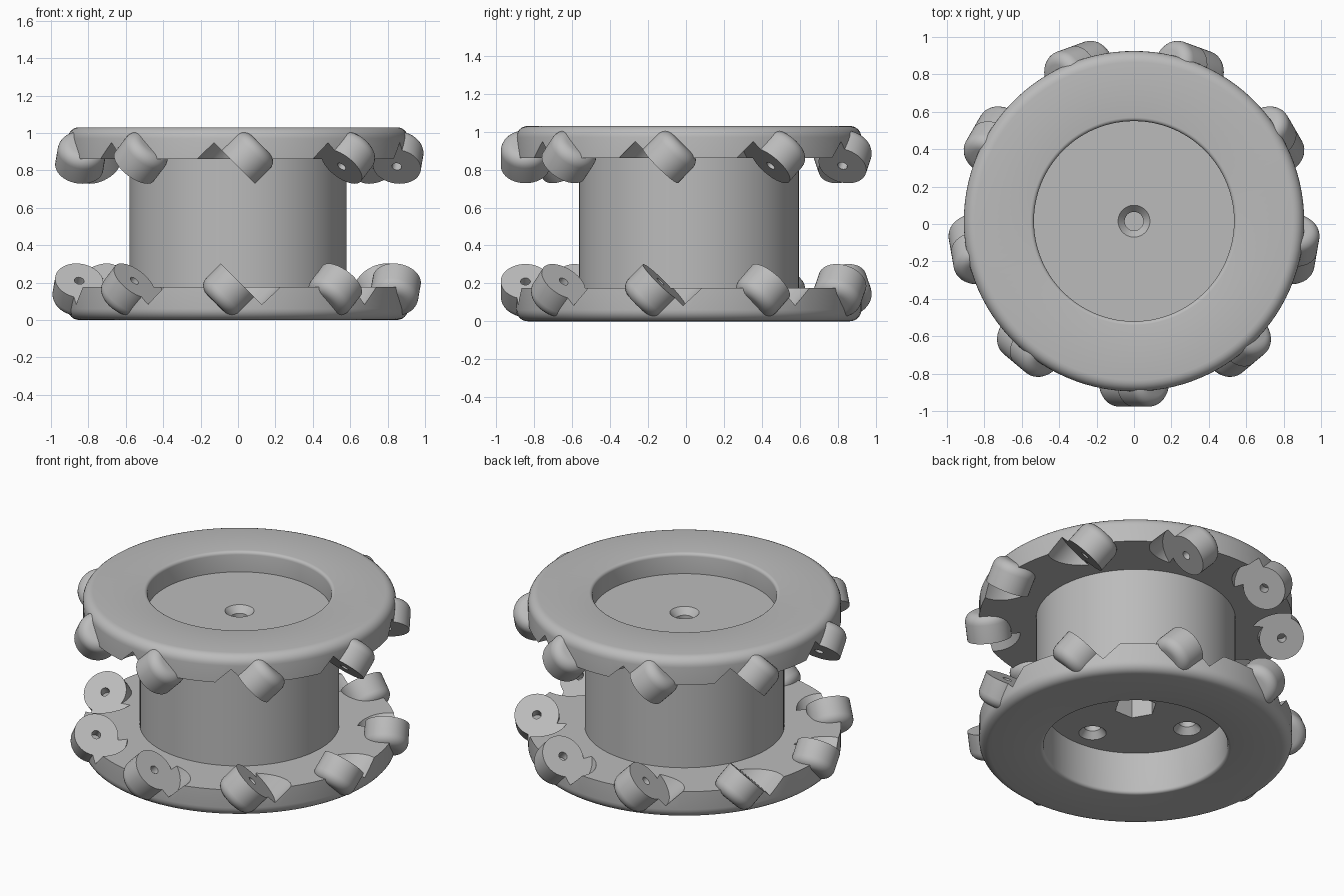
import bpy, bmesh, math
from mathutils import Vector, Matrix

old = bpy.data.objects.get("Cube")
if old:
    bpy.data.objects.remove(old, do_unlink=True)

CENTRE_Y, HEIGHT, COUNT = 0.015, 1.03, 9
FACE_Z, LUG_ORBIT = 0.82, 0.862

grey = bpy.data.materials.new("plain_grey")
grey.use_nodes = True
colour = (0.5, 0.5, 0.5, 1)
grey.diffuse_color = colour
grey.node_tree.nodes["Principled BSDF"].inputs["Base Color"].default_value = colour


def arc(cx, cz, r, start, end, steps=6):
    """Points of a rounded corner in a lathe profile."""
    angles = [math.radians(start + (end - start) * i / steps) for i in range(steps + 1)]
    return [(cx + r * math.cos(a), cz + r * math.sin(a)) for a in angles]


def lathe(name, profile, segments, matrix=Matrix()):
    """Spin a (radius, height) profile round z into a closed solid."""
    bm = bmesh.new()
    verts = [bm.verts.new((r, 0, z)) for r, z in profile]
    edges = [bm.edges.new(pair) for pair in zip(verts, verts[1:])]
    bmesh.ops.spin(bm, geom=verts + edges, cent=(0, 0, 0), axis=(0, 0, 1),
                   angle=math.tau, steps=segments)
    bmesh.ops.remove_doubles(bm, verts=bm.verts, dist=0.0001)
    bmesh.ops.recalc_face_normals(bm, faces=bm.faces)
    mesh = bpy.data.meshes.new(name)
    bm.to_mesh(mesh)
    bm.free()
    mesh.materials.append(grey)
    obj = bpy.data.objects.new(name, mesh)
    obj.matrix_world = matrix
    bpy.context.collection.objects.link(obj)
    return obj


def smooth(objects):
    bpy.ops.object.select_all(action="DESELECT")
    for obj in objects:
        obj.select_set(True)
    bpy.context.view_layer.objects.active = objects[0]
    bpy.ops.object.shade_smooth_by_angle(angle=math.radians(35))


# Hub: two rimmed discs and a drum with a recess at each end
top_floor, bottom_floor = 0.9, 0.27
profile = [(0, bottom_floor), (0.535, bottom_floor)]
profile += arc(0.555, 0.02, 0.02, 180, 270, 4)
profile += arc(0.85, 0.06, 0.06, -90, 0)
profile += [(0.91, 0.175), (0.58, 0.175), (0.58, 0.86), (0.91, 0.86)]
profile += arc(0.85, HEIGHT - 0.06, 0.06, 0, 90)
profile += arc(0.555, HEIGHT - 0.02, 0.02, 90, 180, 4)
profile += [(0.535, top_floor), (0.085, top_floor), (0.05, 0.86), (0.05, 0.72), (0, 0.72)]
hub = lathe("wheel_hub", profile, 108, Matrix.Translation((0, CENTRE_Y, 0)))

# Slanted lugs, with the roller clearances in front of their flat faces
lug_profile = [(0, 0.12), (0.026, 0.12), (0.026, 0), (0.13, 0)]
lug_profile += arc(0.07, 0.11, 0.06, 0, 90) + [(0, 0.17)]
clearance_profile = [(0, -0.4), (0.185, -0.4), (0.185, 0), (0, 0)]
lugs, cutters = [], []
for side, sign, z in (("upper", 1, FACE_Z), ("lower", -1, HEIGHT - FACE_Z)):
    for i in range(COUNT):
        a = math.tau * i / COUNT - math.pi / 2
        axis = Vector((-math.sin(a), math.cos(a), 1)) * sign
        place = Vector((LUG_ORBIT * math.cos(a), LUG_ORBIT * math.sin(a) + CENTRE_Y, z))
        matrix = Matrix.Translation(place) @ axis.to_track_quat("Z", "Y").to_matrix().to_4x4()
        lugs.append(lathe(f"{side}_roller_lug_{i + 1}", lug_profile, 40, matrix))
        cutters.append(lathe("roller_clearance", clearance_profile, 40, matrix))

# Hexagonal socket and four countersunk holes under the drum
below = bottom_floor - 0.05
cutters.append(lathe("hex_socket", [(0, below), (0.125, below), (0.125, 0.46), (0, 0.46)], 6,
                     Matrix.Translation((0, CENTRE_Y, 0))))
screw = [(0, below), (0.08, below), (0.08, bottom_floor), (0.048, 0.31), (0.048, 0.46), (0, 0.46)]
for i in range(4):
    a = math.tau * i / 4
    cutters.append(lathe("screw_hole", screw, 32, Matrix.Translation(
        (0.39 * math.cos(a), 0.39 * math.sin(a) + CENTRE_Y, 0))))

# Cut the hub, then discard the cutters
bpy.ops.object.select_all(action="DESELECT")
for cutter in cutters:
    cutter.hide_render = True
    cutter.select_set(True)
bpy.context.view_layer.objects.active = cutters[0]
bpy.ops.object.join()
cutter = bpy.context.view_layer.objects.active
cut = hub.modifiers.new("cuts", "BOOLEAN")
cut.operation, cut.solver, cut.object = "DIFFERENCE", "EXACT", cutter
bpy.ops.object.select_all(action="DESELECT")
bpy.context.view_layer.objects.active = hub
hub.select_set(True)
bpy.ops.object.modifier_apply(modifier=cut.name)
bpy.data.objects.remove(cutter, do_unlink=True)

smooth([hub] + lugs)
